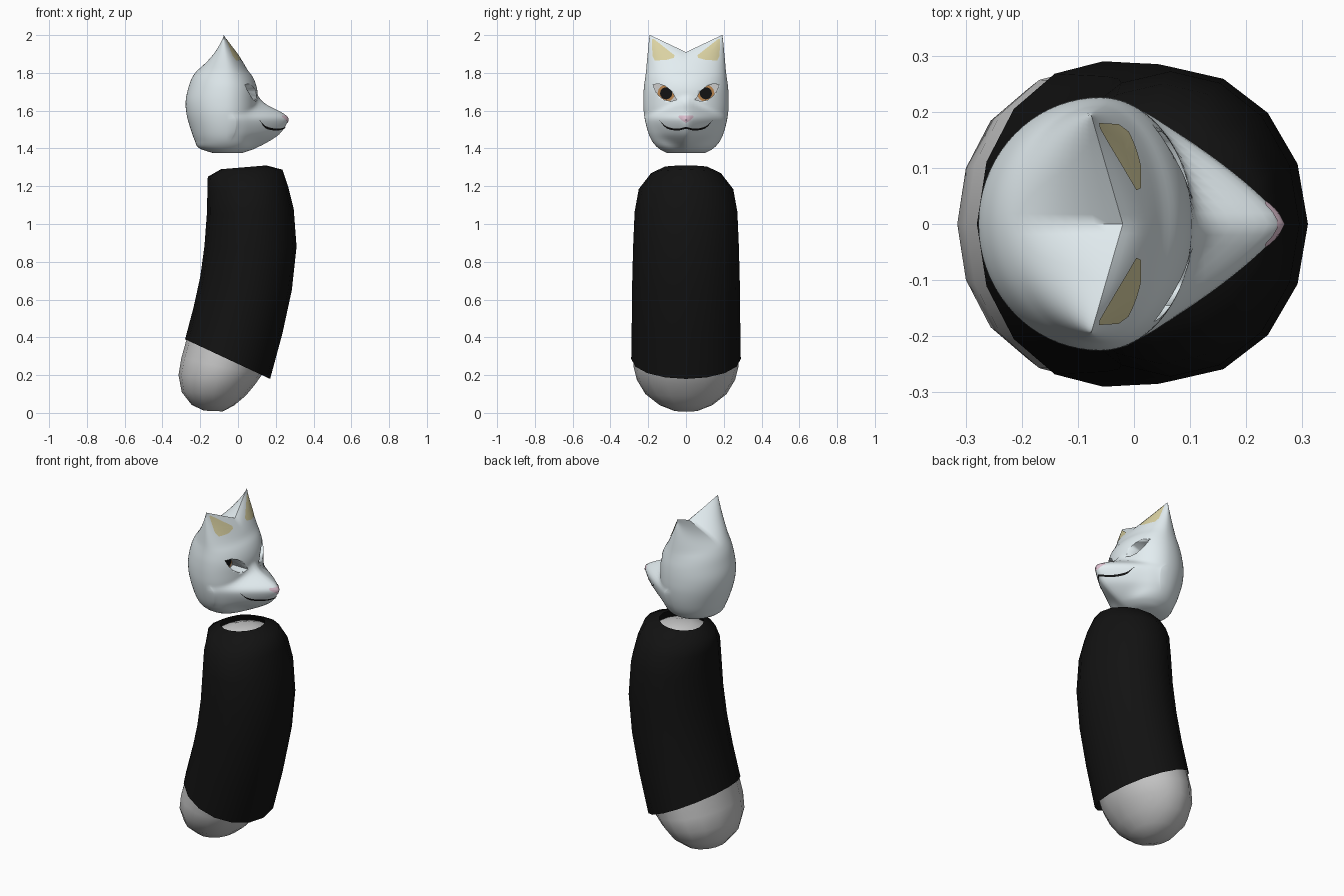
import bpy, bmesh, math
from mathutils import Vector
from mathutils.bvhtree import BVHTree

if "Cube" in bpy.data.objects:
    bpy.data.objects.remove(bpy.data.objects["Cube"])


def material(name, rgb):
    m = bpy.data.materials.new(name)
    m.diffuse_color = (*rgb, 1)
    m.use_nodes = True
    m.node_tree.nodes["Principled BSDF"].inputs["Base Color"].default_value = m.diffuse_color
    return m


WHITE = material("pale_shell", (0.77, 0.85, 0.88))
BLACK = material("black", (0.006, 0.006, 0.006))
GOLD = material("ear_gold", (0.70, 0.64, 0.36))
PINK = material("nose_pink", (0.72, 0.52, 0.62))
EYE = material("eye_white", (0.9, 0.9, 0.9))
IRIS = material("iris_orange", (0.5, 0.24, 0.08))


def add(name, bm, mat=None, angle=40):
    bmesh.ops.remove_doubles(bm, verts=bm.verts, dist=1e-5)
    bmesh.ops.recalc_face_normals(bm, faces=bm.faces)
    me = bpy.data.meshes.new(name)
    bm.to_mesh(me)
    bm.free()
    ob = bpy.data.objects.new(name, me)
    bpy.context.collection.objects.link(ob)
    if mat:
        me.materials.append(mat)
    bpy.ops.object.select_all(action='DESELECT')
    ob.select_set(True)
    bpy.context.view_layer.objects.active = ob
    bpy.ops.object.shade_smooth_by_angle(angle=math.radians(angle))
    return ob


def loft(rings, cap_start=False, cap_end=False):
    bm = bmesh.new()
    vs = [[bm.verts.new(p) for p in r] for r in rings]
    n = len(vs[0])
    for a, b in zip(vs, vs[1:]):
        for i in range(n):
            j = (i + 1) % n
            bm.faces.new((a[i], a[j], b[j], b[i]))
    if cap_start:
        bm.faces.new(vs[0])
    if cap_end:
        bm.faces.new(vs[-1])
    return bm


# Bent torso and sleeve: each ring is left x,z / right x,z / half depth
def tilted_ring(xl, zl, xr, zr, ry, k=1.0, n=16):
    c = Vector(((xl + xr) / 2, 0, (zl + zr) / 2))
    u = Vector(((xr - xl) / 2, 0, (zr - zl) / 2)) * k
    return [c + u * math.cos(t) + Vector((0, ry * k * math.sin(t), 0))
            for t in (2 * math.pi * i / n for i in range(n))]


SLEEVE = [(-.28, .39, .17, .18, .29), (-.235, .56, .235, .42, .287), (-.2, .72, .285, .65, .285),
          (-.178, .88, .31, .88, .28), (-.165, 1.05, .295, 1.08, .272),
          (-.162, 1.17, .265, 1.2, .25), (-.16, 1.25, .235, 1.288, .185),
          (-.09, 1.29, .15, 1.31, .12)]
add("sleeve", loft([tilted_ring(*r) for r in SLEEVE]), BLACK, 60)

LOW = [(-.18, .012, -.08, .008, .06), (-.245, .042, -.02, .04, .14), (-.298, .11, .04, .09, .215),
       (-.315, .2, .09, .15, .26), (-.3, .29, .125, .2, .278)]
HIGH = [(-.14, 1.2, .23, 1.22, .21), (-.1, 1.25, .17, 1.262, .15), (-.02, 1.283, .08, 1.288, .06)]
body = [tilted_ring(*r) for r in LOW] + [tilted_ring(*r, k=.96) for r in SLEEVE[1:5]]
add("body", loft(body + [tilted_ring(*r) for r in HIGH], True, True), None, 60)


# Head: smooth tables of width, front depth, back depth, plus a snout profile
def curve_at(xs, ys, x):
    i = max(0, min(len(xs) - 2, sum(x >= v for v in xs) - 1))

    def slope(k):
        a, b = max(k - 1, 0), min(k + 1, len(xs) - 1)
        return (ys[b] - ys[a]) / (xs[b] - xs[a])
    h = xs[i + 1] - xs[i]
    t = (x - xs[i]) / h
    return ((2*t**3 - 3*t**2 + 1) * ys[i] + (t**3 - 2*t**2 + t) * h * slope(i)
            + (3*t**2 - 2*t**3) * ys[i + 1] + (t**3 - t**2) * h * slope(i + 1))


Z = [1.375, 1.40, 1.44, 1.50, 1.58, 1.65, 1.72, 1.78, 1.83, 1.87, 1.91]
WIDTH = [.10, .145, .18, .205, .222, .226, .223, .215, .208, .20, .192]
FRONT = [.08, .135, .155, .163, .165, .165, .16, .137, .095, .05, 0]
BACK = [.07, .145, .168, .19, .212, .217, .203, .18, .14, .08, 0]
SZ = [1.375, 1.40, 1.46, 1.50, 1.55, 1.575, 1.60, 1.63, 1.68, 1.72, 1.92]
SNOUT = [.0, .09, .2, .24, .265, .255, .215, .155, .09, .0, -.4]


def head_ring(z, n=72):
    w, f, g = (curve_at(Z, t, z) for t in (WIDTH, FRONT, BACK))
    s = curve_at(SZ, SNOUT, z)
    b = max(0, min(1, (z - 1.8) / .11))
    b = b * b * (3 - 2 * b)
    pts = []
    for i in range(n):
        a = 2 * math.pi * i / n
        y, c = w * math.sin(a), math.cos(a)
        if abs(y) < 1e-6:
            y = 0
        x = -.06 + b * (.04 - .29 * abs(y)) + (f if c > 0 else g) * c
        if c > 0.01:
            # blend the pointed snout into the face
            q = s + .012 - .9 * math.hypot(y, .014) - 2 * y * y
            k = .03 * min(1, c * 2)
            h = max(k - abs(x - q), 0) / k
            x = max(x, q) + h * h * k / 4 * (1 - b)
        # raise the outer top into the ears
        pts.append((x, y, z + b * .09 * min(1, abs(y) / .19)))
    return pts


ROWS = 48
bm = loft([head_ring(1.375 + .535 * i / ROWS) for i in range(ROWS + 1)], True)
bmesh.ops.remove_doubles(bm, verts=bm.verts, dist=1e-5)
bmesh.ops.recalc_face_normals(bm, faces=bm.faces)
surface = BVHTree.FromBMesh(bm)
head = add("head", bm, WHITE, 50)


def on_face(y, z, off):
    hit = surface.ray_cast(Vector((1, y, z)), Vector((-1, 0, 0)))[0]
    return Vector((hit.x + off if hit else 0, y, z))


def dense(outline, n=5):
    out = []
    for (a, b), (c, d) in zip(outline, outline[1:] + outline[:1]):
        out += [(a + (c - a) * i / n, b + (d - b) * i / n) for i in range(n)]
    return out


def patch(name, outline, mat, off=.003):
    pts = dense(outline)
    cy, cz = (sum(p[i] for p in pts) / len(pts) for i in (0, 1))
    rings = [[on_face(cy + (y - cy) * k, cz + (z - cz) * k, off) for y, z in pts]
             for k in (.05, .25, .5, .75, 1)]
    return add(name, loft(rings, True), mat, 60)


def disc(name, outline, x, mat):
    bm = bmesh.new()
    bm.faces.new([bm.verts.new((x, y, z)) for y, z in outline])
    if bm.faces:
        bm.normal_update()
    return add(name, bm, mat)


def circle(cy, cz, r):
    return [(cy + r * math.cos(t), cz + r * math.sin(t)) for t in
            (math.tau * i / 24 for i in range(24))]


ALMOND = [(.174, 1.738), (.145, 1.742), (.11, 1.73), (.078, 1.705), (.05, 1.657),
          (.08, 1.65), (.115, 1.657), (.145, 1.68), (.165, 1.71)]
EAR = [(.18, 1.978), (.171, 1.98), (.06, 1.893), (.064, 1.88), (.105, 1.868), (.165, 1.866), (.178, 1.89)]

for side, s in (("left", 1), ("right", -1)):
    # Recessed eye sockets
    eye = [(s * y, z) for y, z in ALMOND]
    cutter = add("socket_cutter", loft([[(x, y, z) for y, z in eye] for x in (0, .4)], True, True))
    cutter.hide_render = True
    mod = head.modifiers.new("socket", 'BOOLEAN')
    mod.operation, mod.solver, mod.object = 'DIFFERENCE', 'EXACT', cutter
    bpy.context.view_layer.objects.active = head
    bpy.ops.object.modifier_apply(modifier=mod.name)
    bpy.data.objects.remove(cutter)
    disc(side + "_eye_white", eye, .002, EYE)
    disc(side + "_iris", circle(s * .105, 1.692, .045), .004, IRIS)
    disc(side + "_pupil", circle(s * .105, 1.692, .032), .006, BLACK)
    # Inner ears
    patch(side + "_inner_ear", [(s * y, z) for y, z in EAR], GOLD)

# Nose
patch("nose", [(-.042, 1.566), (-.036, 1.575), (.036, 1.575), (.042, 1.566), (.018, 1.545),
               (0, 1.535), (-.018, 1.545)], PINK, .004)

# Mouth line following the muzzle
MY = [-.14, -.115, -.085, -.04, 0, .04, .085, .115, .14]
MZ = [1.55, 1.52, 1.505, 1.50, 1.508, 1.50, 1.505, 1.52, 1.55]
path = []
for i in range(49):
    y = -.14 + .28 * i / 48
    path.append((y, curve_at(MY, MZ, y), .005 * min(1, .15 + (1 - abs(y) / .14) * 3)))
strip = bmesh.new()
rows = [[strip.verts.new(on_face(y, z + d, .003)) for d in (-w, w)] for y, z, w in path]
for a, b in zip(rows, rows[1:]):
    strip.faces.new((a[0], b[0], b[1], a[1]))
add("mouth", strip, BLACK, 60)
